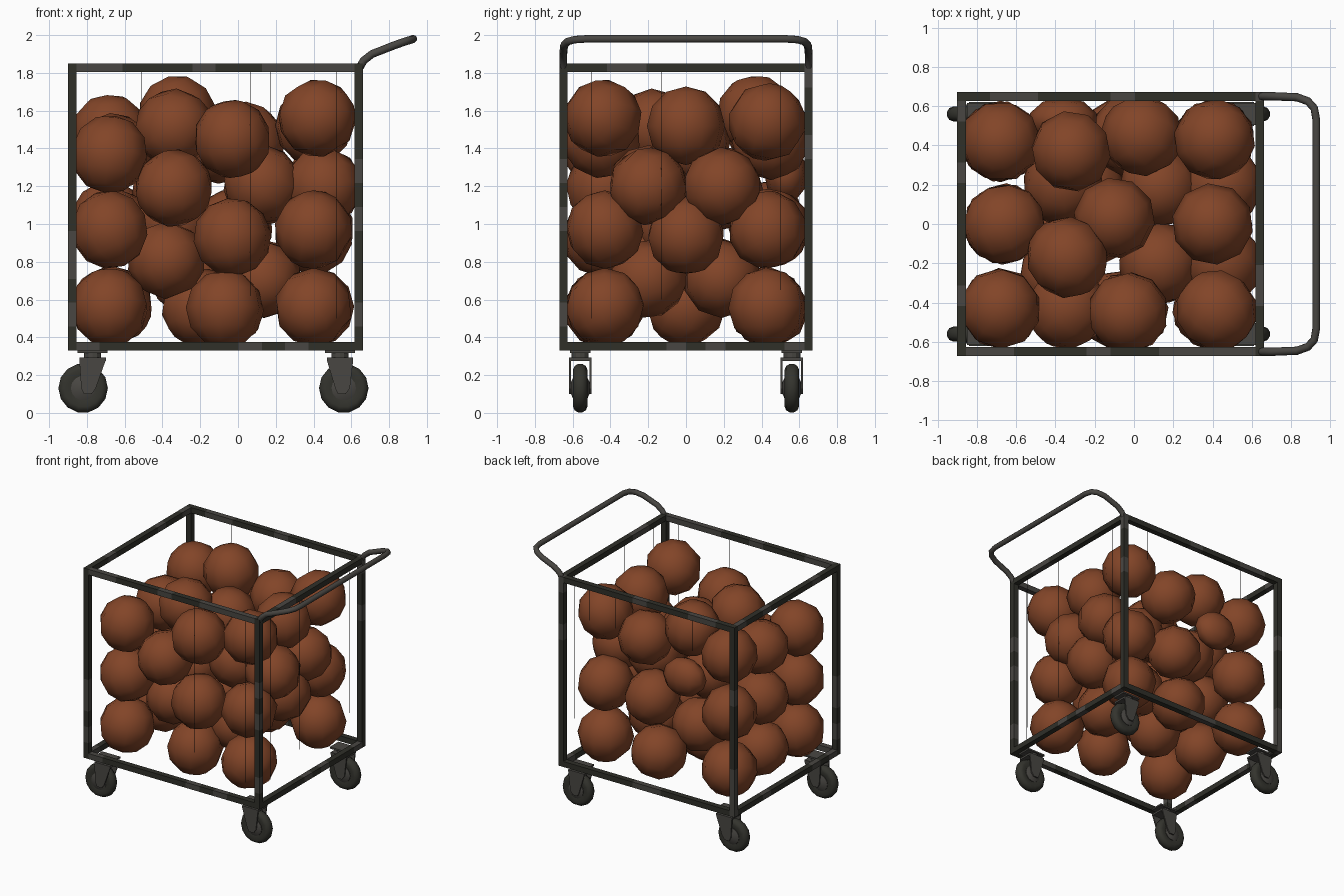
import bpy, bmesh, math, random
from mathutils import Vector, Matrix

random.seed(4)
old = bpy.data.objects.get("Cube")
if old:
    bpy.data.objects.remove(old, do_unlink=True)


def material(name, r, g, b):
    mat = bpy.data.materials.new(name)
    mat.use_nodes = True
    mat.diffuse_color = (r, g, b, 1)
    shader = next(n for n in mat.node_tree.nodes if n.type == 'BSDF_PRINCIPLED')
    shader.inputs["Base Color"].default_value = (r, g, b, 1)
    return mat


BALL = material("brown_rubber", 0.225, 0.059, 0.021)
DARK = material("dark_steel", 0.029, 0.029, 0.022)
GREY = material("worn_grey_steel", 0.066, 0.062, 0.055)
TYRE = material("tyre_rubber", 0.034, 0.034, 0.027)
WIRE = material("strand_black", 0.02, 0.02, 0.02)


def add_object(name, bm, mats, smooth_angle=None):
    bmesh.ops.recalc_face_normals(bm, faces=bm.faces)
    mesh = bpy.data.meshes.new(name)
    bm.to_mesh(mesh)
    bm.free()
    for mat in mats:
        mesh.materials.append(mat)
    obj = bpy.data.objects.new(name, mesh)
    bpy.context.collection.objects.link(obj)
    if smooth_angle:
        bpy.ops.object.select_all(action='DESELECT')
        obj.select_set(True)
        bpy.context.view_layer.objects.active = obj
        bpy.ops.object.shade_smooth_by_angle(angle=math.radians(smooth_angle))


def add_box(bm, low, high):
    low, high = Vector(low), Vector(high)
    size = Matrix.Diagonal((*(high - low), 1))
    bmesh.ops.create_cube(bm, size=1, matrix=Matrix.Translation((low + high) / 2) @ size)


def add_prism(bm, outline, y, depth):
    """Extrude an outline in x and z along y."""
    face = bm.faces.new([bm.verts.new((px, y, pz)) for px, pz in outline])
    moved = bmesh.ops.extrude_face_region(bm, geom=[face])["geom"]
    bmesh.ops.translate(bm, vec=(0, depth, 0),
                        verts=[v for v in moved if isinstance(v, bmesh.types.BMVert)])


# Cage frame: square bars, with worn stretches in a lighter grey
LEFT, RIGHT, SIDE, LOW, HIGH = -0.9, 0.662, 0.671, 0.33, 1.85
BAR = 0.044


def frame_bar(name, low, high):
    bm = bmesh.new()
    add_box(bm, low, high)
    spans = [b - a for a, b in zip(low, high)]
    axis = spans.index(max(spans))
    pieces = 12
    for i in range(1, pieces):
        point, normal = Vector(low), Vector()
        point[axis] += spans[axis] * i / pieces
        normal[axis] = 1
        bmesh.ops.bisect_plane(bm, geom=bm.verts[:] + bm.edges[:] + bm.faces[:],
                               plane_co=point, plane_no=normal)
    worn = [random.random() < 0.22 for _ in range(pieces)]
    for face in bm.faces:
        along = (face.calc_center_median()[axis] - low[axis]) / spans[axis]
        face.material_index = int(worn[min(int(along * pieces), pieces - 1)])
    add_object(name, bm, [DARK, GREY])


for x, end in ((LEFT, "left_end"), (RIGHT - BAR, "handle_end")):
    for y, side in ((-SIDE, "front"), (SIDE - BAR, "back")):
        frame_bar(f"{side}_{end}_post", (x, y, LOW), (x + BAR, y + BAR, HIGH))
for z, level in ((LOW, "bottom"), (HIGH - BAR, "top")):
    for y, side in ((-SIDE, "front"), (SIDE - BAR, "back")):
        frame_bar(f"{level}_{side}_rail", (LEFT + BAR, y, z), (RIGHT - BAR, y + BAR, z + BAR))
    for x, side in ((LEFT, "left_end"), (RIGHT - BAR, "handle_end")):
        frame_bar(f"{level}_{side}_rail", (x, BAR - SIDE, z), (x + BAR, SIDE - BAR, z + BAR))

# Push handle: bent tube mirrored across the cart
half = [(0.645, 0.65, 1.83), (0.665, 0.65, 1.865), (0.71, 0.65, 1.9), (0.83, 0.645, 1.947),
        (0.885, 0.625, 1.966), (0.917, 0.59, 1.976), (0.928, 0.53, 1.98)]
path = half + [(x, -y, z) for x, y, z in reversed(half)]
curve = bpy.data.curves.new("push_handle", 'CURVE')
curve.dimensions = '3D'
curve.bevel_depth = 0.021
curve.bevel_resolution = 2
curve.use_fill_caps = True
spline = curve.splines.new('POLY')
spline.points.add(len(path) - 1)
for point, co in zip(spline.points, path):
    point.co = (*co, 1)
spline.use_smooth = True
curve.materials.append(GREY)
bpy.context.collection.objects.link(bpy.data.objects.new("push_handle", curve))

# Casters: mounting plate, swivel, tapered fork, tyre and hub
WHEEL_R, SIDES = 0.131, 14


def lathe(bm, profile, centre):
    """Revolve (radius, y) points about the axle."""
    rings = []
    for radius, y in profile:
        rings.append([bm.verts.new(Vector(centre) + Vector((
            radius * math.cos(math.tau * i / SIDES), y,
            radius * math.sin(math.tau * i / SIDES)))) for i in range(SIDES)])
    for a, b in zip(rings, rings[1:]):
        for i in range(SIDES):
            j = (i + 1) % SIDES
            bm.faces.new((a[i], a[j], b[j], b[i]))
    bm.faces.new(rings[0])
    bm.faces.new(rings[-1])


def caster(name, plate_x, y, trail):
    wheel_x = plate_x + trail
    foot_x = plate_x + trail / 2
    bm = bmesh.new()
    add_box(bm, (plate_x - 0.08, y - 0.055, 0.317), (plate_x + 0.08, y + 0.055, LOW))
    bmesh.ops.create_cone(bm, cap_ends=True, segments=12, radius1=0.045, radius2=0.045, depth=0.036,
                          matrix=Matrix.Translation((plate_x, y, 0.303)))
    add_box(bm, (plate_x - 0.07, y - 0.06, 0.276), (plate_x + 0.07, y + 0.06, 0.292))
    outline = [(plate_x - 0.07, 0.28), (plate_x + 0.07, 0.28), (foot_x + 0.042, 0.13),
               (foot_x + 0.02, 0.1), (foot_x - 0.02, 0.1), (foot_x - 0.035, 0.13)]
    for prong_y in (y - 0.06, y + 0.05):
        add_prism(bm, outline, prong_y, 0.01)
    add_object(name + "_fork", bm, [GREY])
    bm = bmesh.new()
    lathe(bm, [(0.07, -0.03), (0.1, -0.038), (0.12, -0.03), (WHEEL_R, -0.012),
               (WHEEL_R, 0.012), (0.12, 0.03), (0.1, 0.038), (0.07, 0.03)], (wheel_x, y, WHEEL_R))
    add_object(name + "_tyre", bm, [TYRE], 40)
    bm = bmesh.new()
    lathe(bm, [(0.03, -0.05), (0.065, -0.034), (0.065, 0.034), (0.03, 0.05)], (wheel_x, y, WHEEL_R))
    add_object(name + "_hub", bm, [GREY], 40)


for y, side in ((-0.56, "front"), (0.56, "back")):
    caster(f"{side}_left_end_caster", -0.77, y, -0.05)
    caster(f"{side}_handle_end_caster", 0.54, y, 0.02)

# Balls: stacked columns, each a place on the floor and its heights
columns = [
    (-0.68, -0.43, (0.56, 0.97, 1.37)), (-0.66, 0, (0.57, 0.98, 1.38)),
    (-0.68, 0.42, (0.57, 1.02, 1.48)), (-0.07, -0.44, (0.55,)),
    (-0.03, -0.45, (0.93, 1.45)), (0.4, -0.43, (0.56, 0.97)), (0.42, -0.44, (1.56,)),
    (0.4, 0, (0.94, 1.52)), (0.41, 0.43, (0.56, 0.97, 1.54)), (-0.07, 0.44, (0.55,)),
    (-0.02, 0.45, (0.98,)), (0.04, 0.45, (1.44,)), (-0.2, 0, (0.56,)),
    (-0.34, -0.08, (1.0,)), (-0.1, 0.03, (1.42,)), (-0.38, -0.27, (0.81,)),
    (-0.34, -0.43, (1.19,)), (-0.34, -0.17, (1.51,)), (-0.255, 0.18, (0.72,)),
    (-0.36, 0.2, (1.18,)), (-0.32, 0.37, (1.58,)), (0.13, -0.2, (0.71, 1.21)),
    (0.13, 0.19, (0.71, 1.2)), (0.45, -0.2, (1.2,)), (0.45, 0.19, (1.2,)),
]


def add_ball(bm, place, shape):
    bmesh.ops.create_uvsphere(bm, u_segments=10, v_segments=6, radius=0.208,
                              matrix=Matrix.Translation(place) @ shape)
    for face in bm.faces:
        face.smooth = True


bm = bmesh.new()
for x, y, heights in columns:
    for z in heights:
        turn = Matrix.Rotation(random.uniform(0, math.tau), 4, 'Z')
        tip = Matrix.Rotation(random.uniform(0, math.pi), 4, 'X')
        add_ball(bm, (x, y, z), turn @ tip)
add_object("balls", bm, [BALL])

# One soft ball, squashed between its neighbours and the back
bm = bmesh.new()
add_ball(bm, (-0.36, 0.53, 1.26), Matrix.Diagonal((0.85, 0.55, 0.7, 1)))
add_object("flat_ball", bm, [BALL])

# Thin strands hanging from the top rails
strands = [(0.065, -0.645, 0.62), (0.52, -0.645, 0.5), (-0.51, 0.645, 1.55), (0.17, 0.645, 1.55),
           (0.405, 0.645, 1.55), (0.635, -0.5, 0.5), (0.635, -0.13, 0.6), (0.635, 0.5, 0.65)]
bm = bmesh.new()
thin = 0.0012
for x, y, bottom in strands:
    add_box(bm, (x - thin, y - thin, bottom), (x + thin, y + thin, HIGH - BAR))
add_object("hanging_strands", bm, [WIRE])
